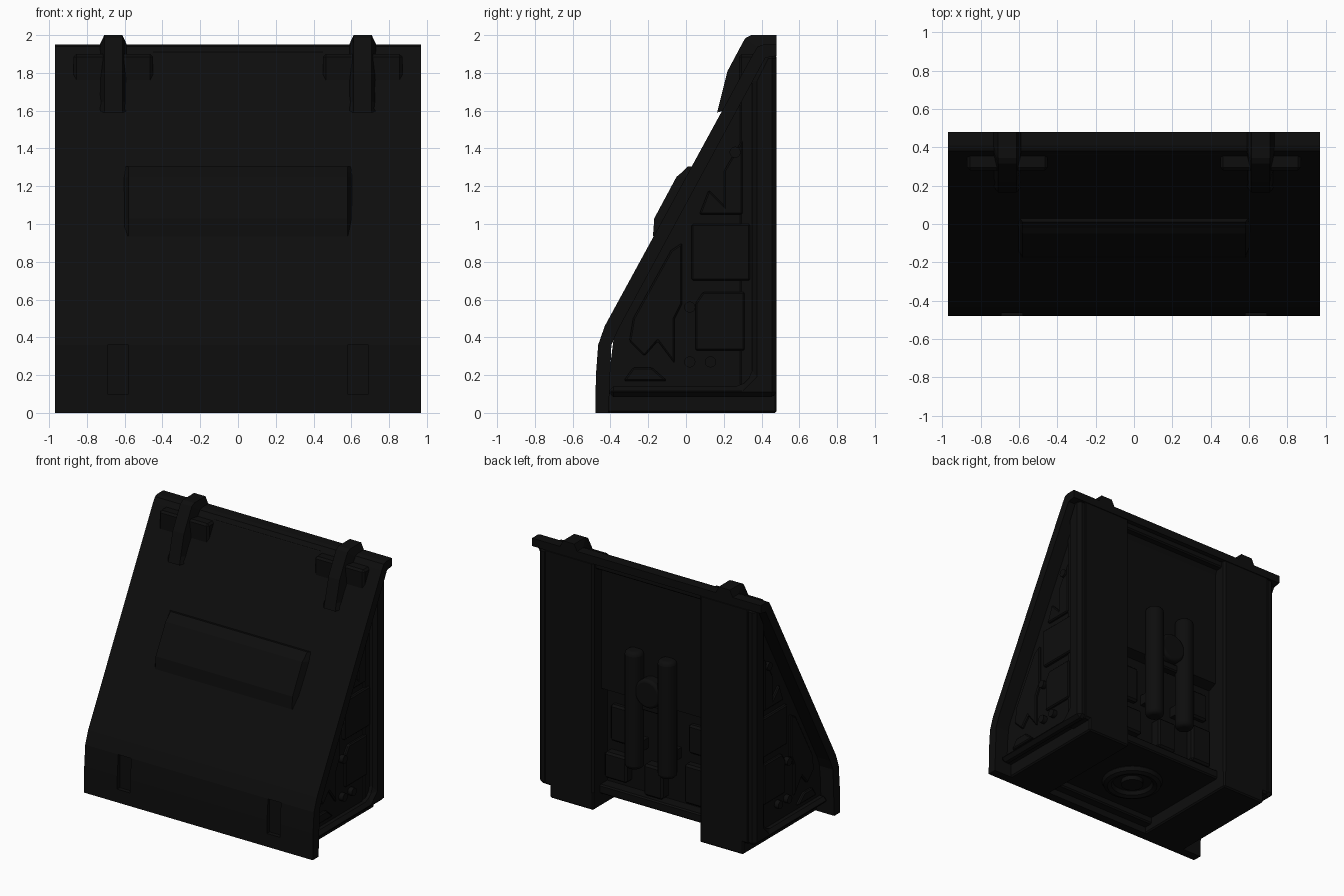
import bpy, bmesh, math

if "Cube" in bpy.data.objects:
    bpy.data.objects.remove(bpy.data.objects["Cube"])

black = bpy.data.materials.new("matte black")
black.diffuse_color = (0.004, 0.004, 0.004, 1)
black.use_nodes = True
black.node_tree.nodes["Principled BSDF"].inputs["Base Color"].default_value = black.diffuse_color


def finish(name, bm, bevel=0.0):
    bmesh.ops.recalc_face_normals(bm, faces=bm.faces[:])
    me = bpy.data.meshes.new(name)
    bm.to_mesh(me)
    bm.free()
    me.materials.append(black)
    ob = bpy.data.objects.new(name, me)
    bpy.context.collection.objects.link(ob)
    if bevel:
        m = ob.modifiers.new("bevel", 'BEVEL')
        m.width, m.segments, m.limit_method = bevel, 1, 'ANGLE'
    return ob


def prism(name, profile, x0, x1, bevel=0.0):
    """Extrude a (y, z) outline along x."""
    bm = bmesh.new()
    a = [bm.verts.new((x0, y, z)) for y, z in profile]
    b = [bm.verts.new((x1, y, z)) for y, z in profile]
    bm.faces.new(a)
    bm.faces.new(b[::-1])
    n = len(a)
    for i in range(n):
        j = (i + 1) % n
        bm.faces.new((a[i], a[j], b[j], b[i]))
    return finish(name, bm, bevel)


def box(name, x0, x1, y0, y1, z0, z1, bevel=0.0):
    return prism(name, [(y0, z0), (y1, z0), (y1, z1), (y0, z1)], x0, x1, bevel)


def strip(name, cx, w_out, w_base, stations):
    """Tapered raised strip: each station is outer (y, z) and base (y, z)."""
    bm = bmesh.new()
    rings = []
    for (yo, zo), (yb, zb) in stations:
        rings.append([bm.verts.new(c) for c in (
            (cx - w_out, yo, zo), (cx + w_out, yo, zo),
            (cx + w_base, yb, zb), (cx - w_base, yb, zb))])
    for r, s in zip(rings, rings[1:]):
        for i in range(4):
            j = (i + 1) % 4
            bm.faces.new((r[i], r[j], s[j], s[i]))
    bm.faces.new(rings[0])
    bm.faces.new(rings[-1][::-1])
    return finish(name, bm)


def smooth(ob, name):
    ob.name = name
    ob.data.materials.append(black)
    bpy.ops.object.shade_smooth_by_angle(angle=math.radians(40))
    return ob


def cylinder(name, loc, r, depth, rot=(0, 0, 0), bevel=0.0, sides=20):
    bpy.ops.mesh.primitive_cylinder_add(vertices=sides, radius=r, depth=depth,
                                        location=loc, rotation=rot)
    ob = smooth(bpy.context.object, name)
    if bevel:
        m = ob.modifiers.new("bevel", 'BEVEL')
        m.width, m.segments, m.limit_method = bevel, 3, 'ANGLE'
    return ob


# Front shell: sloped plate that curves at the foot and caps the top
shell = prism("front_shell", [
    (-.48, 0), (-.477, .2), (-.465, .36), (-.43, .46), (.355, 1.9),
    (.38, 1.94), (.41, 1.95), (.48, 1.95), (.48, 1.89), (.42, 1.88),
    (-.36, .44), (-.395, .36), (-.41, 0)], -.97, .97)

# Shallow slots at the foot of the shell
for s in (-1, 1):
    xs = sorted((s * .58, s * .69))
    cutter = box("slot_cutter", xs[0], xs[1], -.55, -.445, .1, .36)
    cutter.hide_render = True
    cutter.hide_viewport = False
    cutter.display_type = 'WIRE'
    m = shell.modifiers.new("slot", 'BOOLEAN')
    m.operation, m.object, m.solver = 'DIFFERENCE', cutter, 'EXACT'

# Raised bar across the middle of the slope
strip("front_bar", 0, .58, .62, [
    ((-.175, .935), (-.12, .95)), ((-.168, 1.03), (-.08, 1.02)),
    ((-.05, 1.25), (.03, 1.24)), ((-.02, 1.275), (.05, 1.27)),
    ((.01, 1.305), (.06, 1.3))])

# Hooked ribs over the top edge
for s in (-1, 1):
    strip("top_rib", s * .66, .048, .076, [
        ((.165, 1.59), (.2, 1.6)), ((.18, 1.65), (.24, 1.64)),
        ((.22, 1.81), (.32, 1.78)), ((.30, 1.96), (.38, 1.89)),
        ((.315, 1.985), (.39, 1.92)), ((.345, 2.0), (.42, 1.94)),
        ((.48, 2.0), (.48, 1.94))])

# Inner core, stepped deeper at the lower back
prism("core", [(-.42, .1), (.31, .1), (.31, .87), (.38, .9), (.38, 1.9),
               (.40, 1.9), (-.38, .42)], -.86, .86)


def mbox(name, s, x0, x1, *rest):
    a, b = sorted((s * x0, s * x1))
    return box(name, a, b, *rest)


for s in (-1, 1):
    # Back pillars and the feet below them
    mbox("back_pillar", s, .45, .87, .28, .48, .09, 1.9, .015)
    mbox("foot", s, .45, .82, -.42, .48, 0, .14, .01)
    # Side rim along the back and the bottom
    x0, x1 = sorted((s * .84, s * .92))
    prism("side_rim", [(-.41, .085), (.48, .085), (.48, 1.9), (.42, 1.9),
                       (.35, 1.76), (.35, .2), (.29, .14), (-.41, .14)],
          x0, x1, .025)
    # Panels on the side
    mbox("side_square_panel", s, .85, .885, .03, .34, .7, 1.0, .008)
    x0, x1 = sorted((s * .85, s * .88))
    for prof in (
            [(.07, 1.05), (.3, 1.05), (.3, 1.45), (.2, 1.28), (.2, 1.1), (.12, 1.18)],
            [(-.3, .38), (-.22, .3), (-.15, .38), (-.06, .26), (-.06, .5),
             (-.02, .58), (-.02, .9), (-.08, .86), (-.28, .5)],
            [(-.33, .17), (-.1, .17), (-.18, .24), (-.28, .24)],
            [(.05, .33), (.31, .33), (.31, .64), (.09, .64), (.05, .58)]):
        prism("side_panel", prof, x0, x1, .008)
    for y, z in ((.02, .56), (.02, .27), (.13, .27), (.26, 1.38)):
        cylinder("side_bolt", (s * .87, y, z), .03, .05,
                 (0, math.pi / 2, 0), sides=12)

# Header and sill of the back recess
box("recess_header", -.46, .46, .36, .45, 1.84, 1.92, .01)
box("recess_sill", -.46, .46, .28, .40, .1, .17, .01)

# Back machinery: two canisters, valve and boxes
for x in (-.13, .15):
    cylinder("canister", (x, .41, .84), .068, .9, bevel=.03)
    for z in (.55, 1.12):
        box("canister_clamp", x - .05, x + .05, .3, .42, z - .04, z + .04)
cylinder("valve", (.01, .40, 1.0), .11, .12, (math.pi / 2, 0, 0), .02)
box("valve_link", -.12, .14, .34, .41, .84, .9, .01)
for x0, x1, z0, z1, y1 in ((.24, .43, .22, .42, .38), (-.07, .09, .18, .42, .39),
                           (-.42, -.24, .2, .5, .37), (.25, .4, .5, .78, .35),
                           (-.4, -.26, .58, .8, .35)):
    box("back_box", x0, x1, .29, y1, z0, z1, .015)

# Underside ring and hub between the feet
bpy.ops.mesh.primitive_torus_add(location=(0, -.02, .095), major_radius=.18,
                                 minor_radius=.04, major_segments=28,
                                 minor_segments=8)
smooth(bpy.context.object, "underside_ring")
cylinder("underside_hub", (0, -.02, .09), .08, .05)
box("underside_front_lip", -.46, .46, -.42, -.34, .05, .14, .01)
